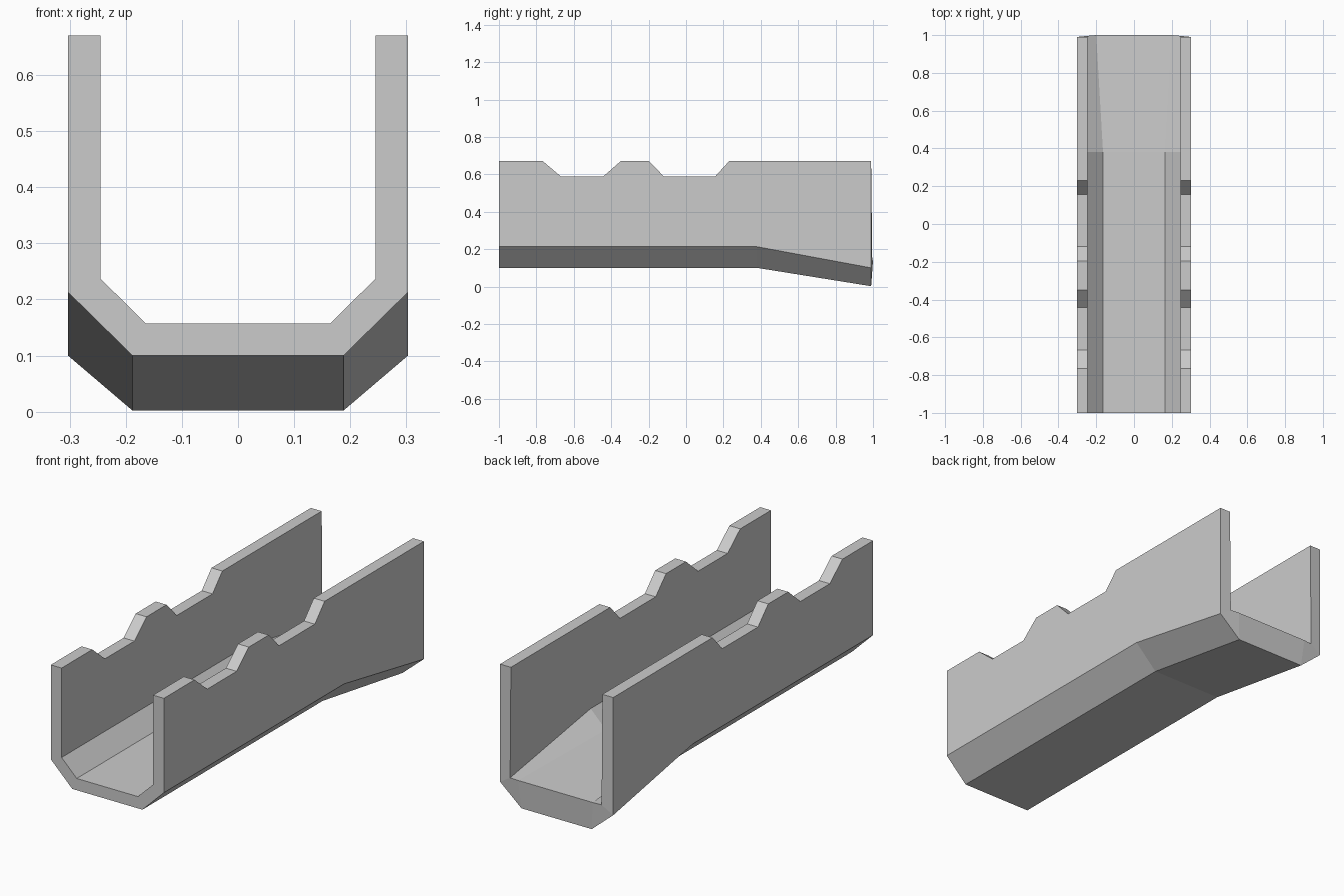
import bpy, bmesh

if "Cube" in bpy.data.objects:
    bpy.data.objects.remove(bpy.data.objects["Cube"])

def mesh_object(name, bm):
    bmesh.ops.recalc_face_normals(bm, faces=bm.faces[:])
    me = bpy.data.meshes.new(name)
    bm.to_mesh(me)
    bm.free()
    ob = bpy.data.objects.new(name, me)
    bpy.context.collection.objects.link(ob)
    return ob

TOP = 0.67

# Half cross-section (x, y, z): outer top, outer bend, outer floor, inner floor, inner bend, inner top
def straight(y):
    return [(0.303, y, TOP), (0.303, y, 0.213), (0.188, y, 0.10),
            (0.164, y, 0.157), (0.245, y, 0.237), (0.245, y, TOP)]

# Lowered, flattened lip at the back end
lip = [(0.303, 0.99, TOP), (0.303, 0.99, 0.10), (0.188, 0.99, 0.002),
       (0.20, 1.0, 0.138), (0.245, 0.996, 0.137), (0.245, 0.99, TOP)]

# Trough: loft three mirrored U-shaped sections
bm = bmesh.new()
rings = []
for half in (straight(-1.0), straight(0.38), lip):
    right = [bm.verts.new(p) for p in half]
    left = [bm.verts.new((-x, y, z)) for x, y, z in half]
    rings.append(right[:3] + left[2::-1] + left[:2:-1] + right[3:])
n = len(rings[0])
for a, b in zip(rings, rings[1:]):
    for i in range(n):
        j = (i + 1) % n
        bm.faces.new((a[i], a[j], b[j], b[i]))
# End caps split into wall, bend and floor pieces
for r in (rings[0], rings[-1]):
    for i in range(n // 2 - 1):
        bm.faces.new((r[i], r[i + 1], r[n - 2 - i], r[n - 1 - i]))
trough = mesh_object("trough", bm)

# Notches in the wall tops: trapezoid cutters across both walls
def notch_cutter(y0, y1, y2, y3):
    low, high = 0.588, TOP + 0.082
    prof = [(2 * y0 - y1, high), (y1, low), (y2, low), (2 * y3 - y2, high)]
    bm = bmesh.new()
    f = bm.faces.new([bm.verts.new((-0.5, y, z)) for y, z in prof])
    ext = bmesh.ops.extrude_face_region(bm, geom=[f])
    verts = [v for v in ext["geom"] if isinstance(v, bmesh.types.BMVert)]
    bmesh.ops.translate(bm, verts=verts, vec=(1, 0, 0))
    ob = mesh_object("notch_cutter", bm)
    ob.hide_render = True
    ob.hide_set(True)
    mod = trough.modifiers.new("notch", "BOOLEAN")
    mod.operation = "DIFFERENCE"
    mod.solver = "EXACT"
    mod.object = ob

notch_cutter(-0.765, -0.668, -0.443, -0.35)
notch_cutter(-0.197, -0.118, 0.155, 0.23)
